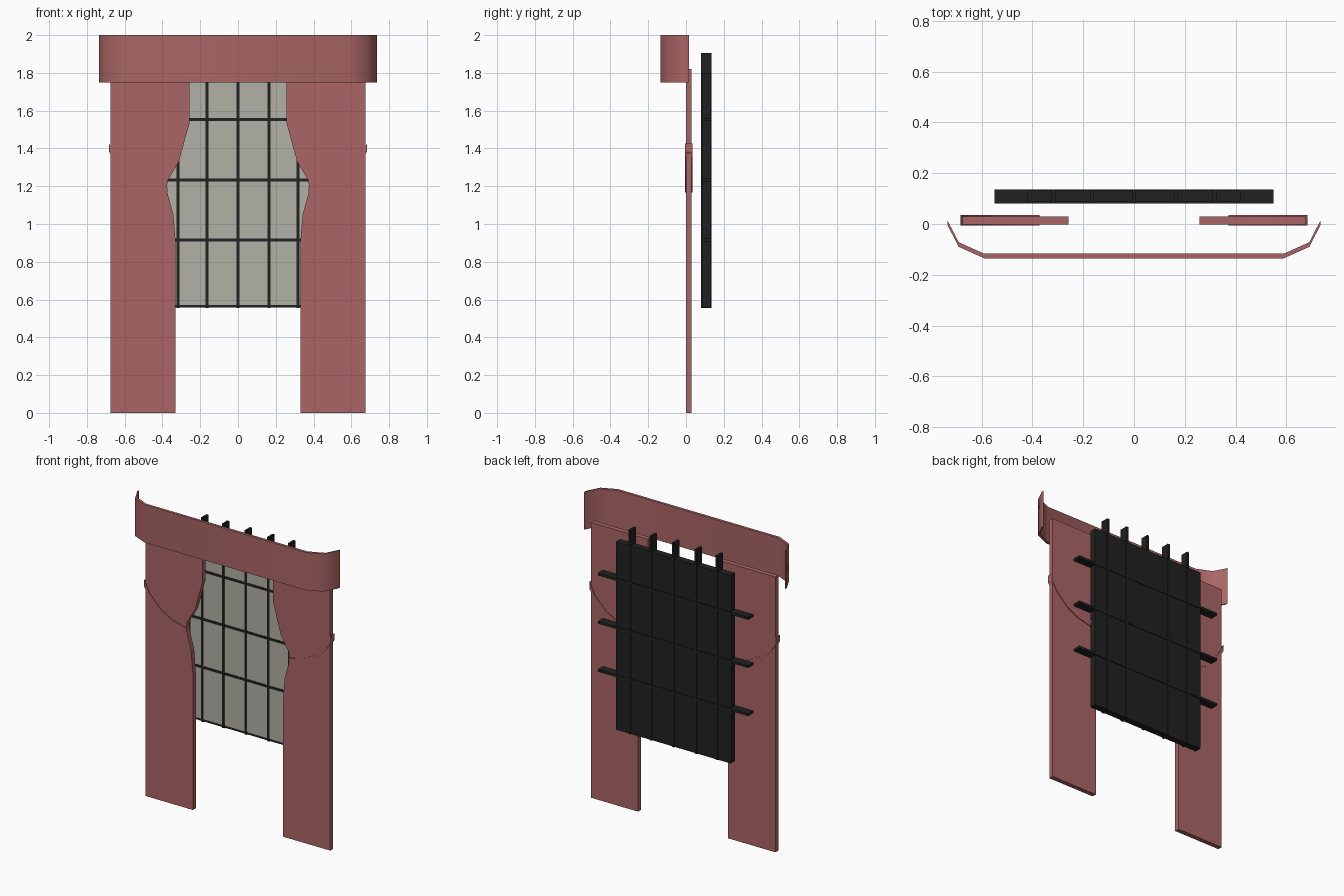
import bpy, bmesh
from math import radians

if "Cube" in bpy.data.objects:
    bpy.data.objects.remove(bpy.data.objects["Cube"])


def material(name, rgb):
    m = bpy.data.materials.new(name)
    m.diffuse_color = (*rgb, 1)
    m.use_nodes = True
    m.node_tree.nodes["Principled BSDF"].inputs["Base Color"].default_value = m.diffuse_color
    return m


RED = material("red_cloth", (0.40, 0.13, 0.13))
BLACK = material("black_frame", (0.015, 0.015, 0.015))
GREY = material("pane_grey", (0.44, 0.44, 0.38))


def extrude(name, points, offset, mat):
    """Solid from a flat outline of 3D points, pushed along offset."""
    bm = bmesh.new()
    face = bm.faces.new([bm.verts.new(p) for p in points])
    ext = bmesh.ops.extrude_face_region(bm, geom=[face])
    verts = [g for g in ext["geom"] if isinstance(g, bmesh.types.BMVert)]
    bmesh.ops.translate(bm, verts=verts, vec=offset)
    bmesh.ops.recalc_face_normals(bm, faces=bm.faces)
    me = bpy.data.meshes.new(name)
    bm.to_mesh(me)
    bm.free()
    ob = bpy.data.objects.new(name, me)
    bpy.context.collection.objects.link(ob)
    me.materials.append(mat)
    return ob


def box(name, x, y, z, mat):
    """Box from (min, max) ranges."""
    pts = [(x[0], y[0], z[0]), (x[1], y[0], z[0]), (x[1], y[0], z[1]), (x[0], y[0], z[1])]
    return extrude(name, pts, (0, y[1] - y[0], 0), mat)


# Curtains gathered at the tiebacks
curtain = [(0.675, 0), (0.33, 0), (0.33, 0.90), (0.342, 1.05), (0.378, 1.18),
           (0.372, 1.23), (0.313, 1.33), (0.258, 1.53), (0.258, 1.82), (0.675, 1.82)]

# Tieback bands: upper and lower edge of the sagging strip
sag = [(0.683, 1.405), (0.645, 1.335), (0.56, 1.25), (0.475, 1.205), (0.372, 1.18)]
lift = [0.022, 0.015, 0.013, 0.012, 0.012]
band = [(x, z + d) for (x, z), d in zip(sag, lift)]
band += [(x, z - d) for (x, z), d in reversed(list(zip(sag, lift)))]

for side, s in (("left", -1), ("right", 1)):
    extrude(side + "_curtain", [(s * x, -0.001, z) for x, z in curtain], (0, 0.031, 0), RED)
    extrude(side + "_tieback", [(s * x, -0.005, z) for x, z in band], (0, 0.04, 0), RED)

# Valance: bent strip, open at top and bottom
half = [(0.735, -0.003), (0.69, -0.09), (0.59, -0.135)]
front = half + [(-x, y) for x, y in reversed(half)]
outline = [(x, y, 1.75) for x, y in front] + [(x, y + 0.018, 1.75) for x, y in reversed(front)]
valance = extrude("valance", outline, (0, 0, 0.25), RED)
bpy.ops.object.select_all(action='DESELECT')
valance.select_set(True)
bpy.context.view_layer.objects.active = valance
bpy.ops.object.shade_smooth_by_angle(angle=radians(50))

# Window panel with pale front pane
box("window_panel", (-0.42, 0.42), (0.086, 0.131), (0.557, 1.80), BLACK)
box("window_pane", (-0.407, 0.407), (0.084, 0.088), (0.572, 1.787), GREY)

# Lattice bars crossing the window
for i, x in enumerate((-0.318, -0.165, 0, 0.165, 0.318)):
    box(f"vertical_bar_{i + 1}", (x - 0.008, x + 0.008), (0.08, 0.135), (0.555, 1.905), BLACK)
for i, z in enumerate((0.915, 1.233, 1.552)):
    box(f"horizontal_bar_{i + 1}", (-0.55, 0.55), (0.081, 0.136), (z - 0.008, z + 0.008), BLACK)
